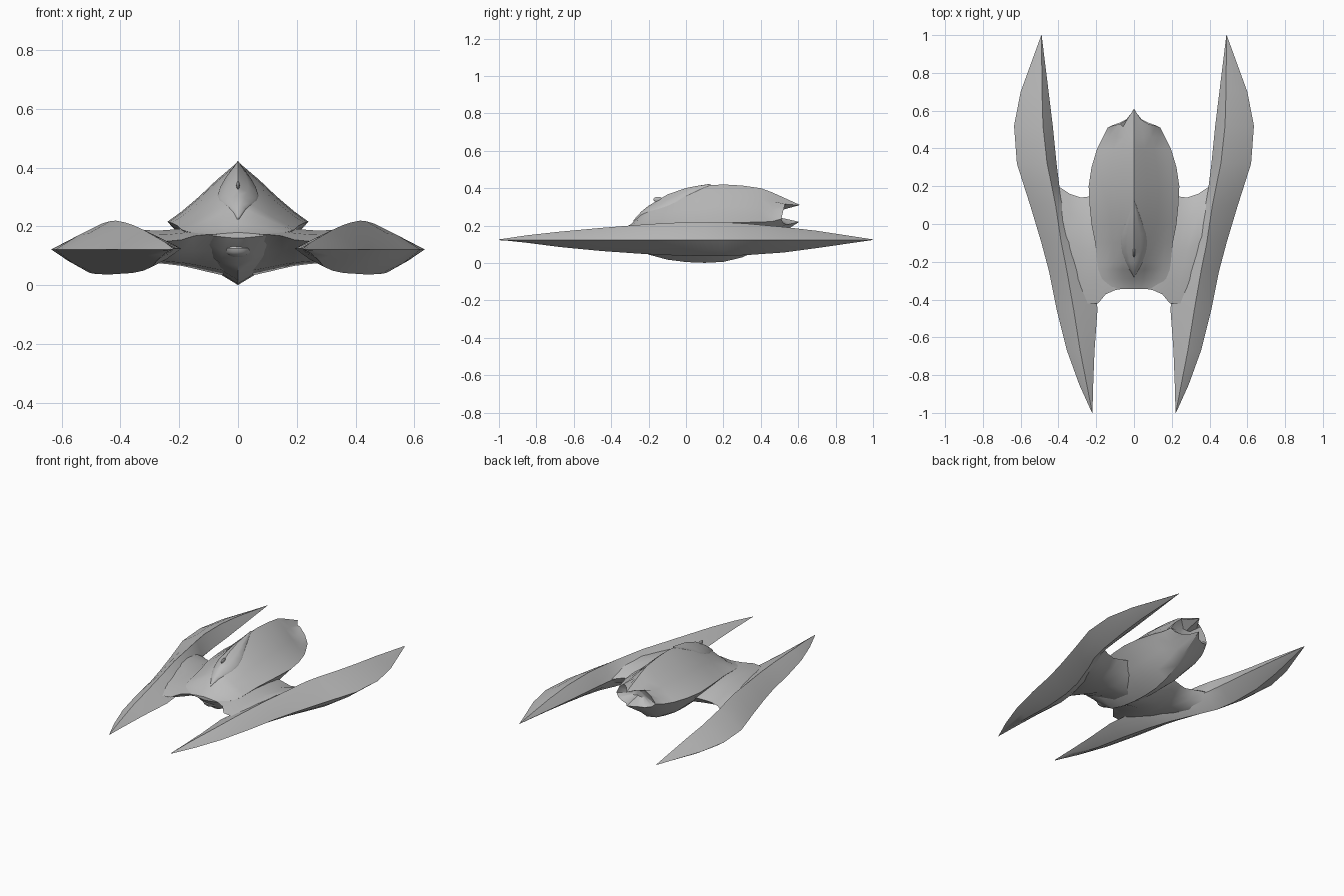
import bpy, bmesh, math

if "Cube" in bpy.data.objects:
    bpy.data.objects.remove(bpy.data.objects["Cube"])

grey = bpy.data.materials.new("hull_grey")
grey.diffuse_color = (0.5, 0.5, 0.5, 1)
grey.use_nodes = True
grey.node_tree.nodes["Principled BSDF"].inputs["Base Color"].default_value = grey.diffuse_color


def finish(name, bm, angle=35):
    bmesh.ops.remove_doubles(bm, verts=bm.verts, dist=0.0005)
    bmesh.ops.recalc_face_normals(bm, faces=bm.faces)
    me = bpy.data.meshes.new(name)
    bm.to_mesh(me)
    bm.free()
    me.materials.append(grey)
    ob = bpy.data.objects.new(name, me)
    bpy.context.collection.objects.link(ob)
    bpy.ops.object.select_all(action='DESELECT')
    ob.select_set(True)
    bpy.context.view_layer.objects.active = ob
    bpy.ops.object.shade_smooth_by_angle(angle=math.radians(angle))
    return ob


def loft(rings, closed=True, caps=(False, False)):
    bm = bmesh.new()
    vr = [[bm.verts.new(p) for p in r] for r in rings]
    n = len(vr[0])
    for a, b in zip(vr, vr[1:]):
        for i in range(n if closed else n - 1):
            j = (i + 1) % n
            bm.faces.new((a[i], a[j], b[j], b[i]))
    for on, r in zip(caps, (vr[0], vr[-1])):
        if on:
            bm.faces.new(r)
    return bm


def both_sides(half):
    # half ring runs from top centre to bottom centre
    return half + [(-x, y, z) for x, y, z in reversed(half[1:-1])]


def lerp(a, b, t):
    return a + (b - a) * t


# Central hull: y, top z, half width, edge z, keel z
HULL = [(-.345, .180, .11, .172, .160), (-.29, .210, .17, .182, .100),
        (-.24, .268, .19, .188, .066), (-.20, .300, .195, .192, .045),
        (-.10, .360, .205, .202, .018), (0, .395, .225, .212, .005),
        (.10, .414, .235, .215, .001), (.20, .420, .240, .216, .006),
        (.30, .414, .225, .217, .030), (.40, .400, .195, .219, .075),
        (.46, .378, .165, .222, .125)]
UPPER = [(0, 1), (.3, .70), (.55, .42), (.8, .17), (1, 0)]
LOWER = [(.9, .12), (.6, .5), (.3, .8), (0, 1)]
rings = []
for y, zt, w, ze, zk in HULL:
    half = [(w * f, y, lerp(ze, zt, h)) for f, h in UPPER]
    half += [(w * f, y, lerp(ze, zk, h)) for f, h in LOWER]
    rings.append(both_sides(half))
# scalloped tail rim, then the hollow behind it
rim = [(0, .61, .31), (.035, .555, .312), (.075, .53, .315), (.115, .52, .28),
       (.14, .51, .235), (.12, .52, .215), (.08, .535, .205), (.04, .555, .208), (0, .605, .22)]
rings.append(both_sides(rim))
rings.append(both_sides([(x * .35, .49, lerp(.26, z, .35)) for x, y, z in rim]))
finish("hull", loft(rings, caps=(True, True)), 40)


def hull_z(x, y):
    for a, b in zip(HULL, HULL[1:]):
        if a[0] <= y <= b[0]:
            _, zt, w, ze, _ = [lerp(p, q, (y - a[0]) / (b[0] - a[0])) for p, q in zip(a, b)]
            for (f, h), (g, k) in zip(UPPER, UPPER[1:]):
                if f <= x / w <= g:
                    return lerp(ze, zt, lerp(h, k, (x / w - f) / (g - f)))
    return .2


# Canopy: thin leaf-shaped shell on the hull ridge
rows = []
for y, w in [(-.28, .001), (-.24, .025), (-.20, .045), (-.15, .063), (-.10, .07),
             (-.05, .063), (0, .045), (.06, .025), (.13, .001)]:
    rows.append([(w * f, y, hull_z(abs(w * f), y) + d)
                 for f, d in [(-1, 0), (-.95, .005), (-.5, .008), (0, .006), (.5, .008), (.95, .005), (1, 0)]])
finish("canopy", loft(rows, closed=False), 35)


def ellipsoid(name, centre, size):
    bm = bmesh.new()
    bmesh.ops.create_uvsphere(bm, u_segments=16, v_segments=8, radius=1)
    for v in bm.verts:
        v.co = [c + s * k for c, s, k in zip(centre, size, v.co)]
    return finish(name, bm)


ellipsoid("canopy_fin", (0, -.15, .34), (.006, .025, .014))
ellipsoid("chin_pod", (0, -.27, .125), (.05, .05, .03))

# Wing bridge: x, front y, rear y, lip z, top z, rear z, bottom z
WING = [(0, -.34, .15, .174, .20, .16, .03), (.06, -.343, .155, .174, .20, .16, .036),
        (.10, -.35, .157, .173, .20, .16, .045), (.15, -.372, .157, .168, .198, .155, .057),
        (.19, -.42, .155, .155, .193, .15, .066), (.24, -.42, .145, .15, .188, .145, .072),
        (.28, -.42, .14, .15, .186, .14, .076), (.34, -.35, .16, .15, .19, .14, .065),
        (.40, -.20, .20, .13, .195, .13, .065)]
rings = []
for x, yf, yr, zl, zt, zr, zb in WING:
    prof = [(0, zl), (.2, lerp(zl, zt, .6)), (.5, zt), (.8, lerp(zr, zt, .75)), (1, zr),
            (.9, lerp(zb, zr, .4)), (.7, zb), (.45, lerp(zb, zl, .12)), (.2, lerp(zb, zl, .55))]
    rings.append([(x, lerp(yf, yr, t), z) for t, z in prof])
rings = [[(-x, y, z) for x, y, z in r] for r in reversed(rings[1:])] + rings
finish("wing_bridge", loft(rings, caps=(True, True)), 50)

# Side booms: y, outer x, ridge x, inner x, top z, bottom z
BOOM = [(-1, .222, .221, .22, .126, .124), (-.85, .29, .25, .216, .148, .108),
        (-.67, .355, .285, .209, .168, .085), (-.45, .41, .32, .193, .188, .064),
        (-.25, .45, .355, .215, .204, .050), (-.10, .49, .385, .25, .214, .042),
        (.10, .55, .415, .34, .220, .037), (.20, .582, .435, .395, .218, .038),
        (.32, .62, .46, .41, .211, .042), (.52, .635, .482, .43, .193, .056),
        (.70, .60, .487, .452, .172, .080), (1, .491, .49, .489, .126, .124)]
for side, label in ((1, "right"), (-1, "left")):
    rings = []
    for y, xo, xr, xi, zt, zb in BOOM:
        xb = lerp(xi, xo, .45)
        ring = [(xo, .122), (lerp(xo, xr, .5), lerp(.122, zt, .56)), (xr, zt),
                (lerp(xr, xi, .5), lerp(.125, zt, .52)), (xi, .125),
                (lerp(xi, xb, .5), lerp(.125, zb, .58)), (xb, zb),
                (lerp(xo, xb, .5), lerp(.122, zb, .58))]
        rings.append([(side * x, y, z) for x, z in ring])
    finish(label + "_boom", loft(rings, caps=(True, True)), 40)
